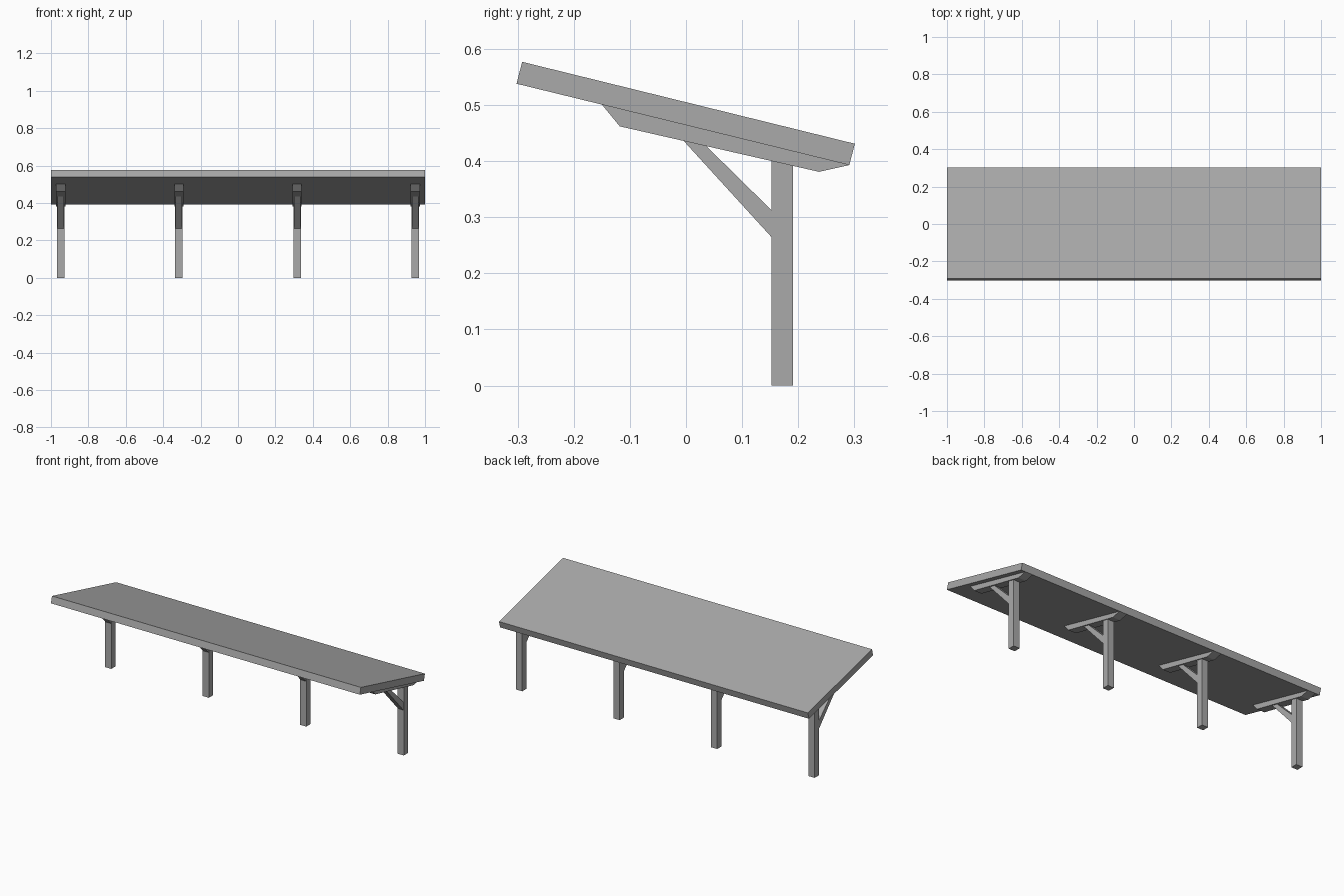
import bpy
import bmesh

cube = bpy.data.objects.get("Cube")
if cube:
    bpy.data.objects.remove(cube, do_unlink=True)

grey = bpy.data.materials.new("plain_grey")
grey.use_nodes = True
colour = (0.4, 0.4, 0.4, 1)
grey.diffuse_color = colour
grey.node_tree.nodes["Principled BSDF"].inputs["Base Color"].default_value = colour


def extrude_side(name, profile, x, width):
    """Extrude a (y, z) side profile along x, centred on x."""
    bm = bmesh.new()
    face = bm.faces.new([bm.verts.new((-width / 2, y, z)) for y, z in profile])
    ext = bmesh.ops.extrude_face_region(bm, geom=[face])
    moved = [v for v in ext["geom"] if isinstance(v, bmesh.types.BMVert)]
    bmesh.ops.translate(bm, verts=moved, vec=(width, 0, 0))
    bmesh.ops.recalc_face_normals(bm, faces=bm.faces)
    mesh = bpy.data.meshes.new(name)
    bm.to_mesh(mesh)
    bm.free()
    mesh.materials.append(grey)
    obj = bpy.data.objects.new(name, mesh)
    obj.location.x = x
    bpy.context.collection.objects.link(obj)


# Sloping roof slab
roof = [(-0.302, 0.538), (0.291, 0.393), (0.301, 0.431), (-0.292, 0.577)]
extrude_side("roof", roof, 0, 2)

# Side profiles of one support frame
post = [(0.152, 0), (0.191, 0), (0.191, 0.394), (0.152, 0.403)]
beam = [(-0.15, 0.501), (-0.118, 0.462), (0.237, 0.381), (0.291, 0.393)]
brace = [(-0.005, 0.437), (0.152, 0.265), (0.152, 0.313), (0.035, 0.428)]

# Four evenly spaced frames
for i in range(4):
    x = -0.947 + i * 0.6313
    extrude_side(f"post_{i + 1}", post, x, 0.04)
    extrude_side(f"rafter_{i + 1}", beam, x, 0.05)
    extrude_side(f"brace_{i + 1}", brace, x, 0.035)
